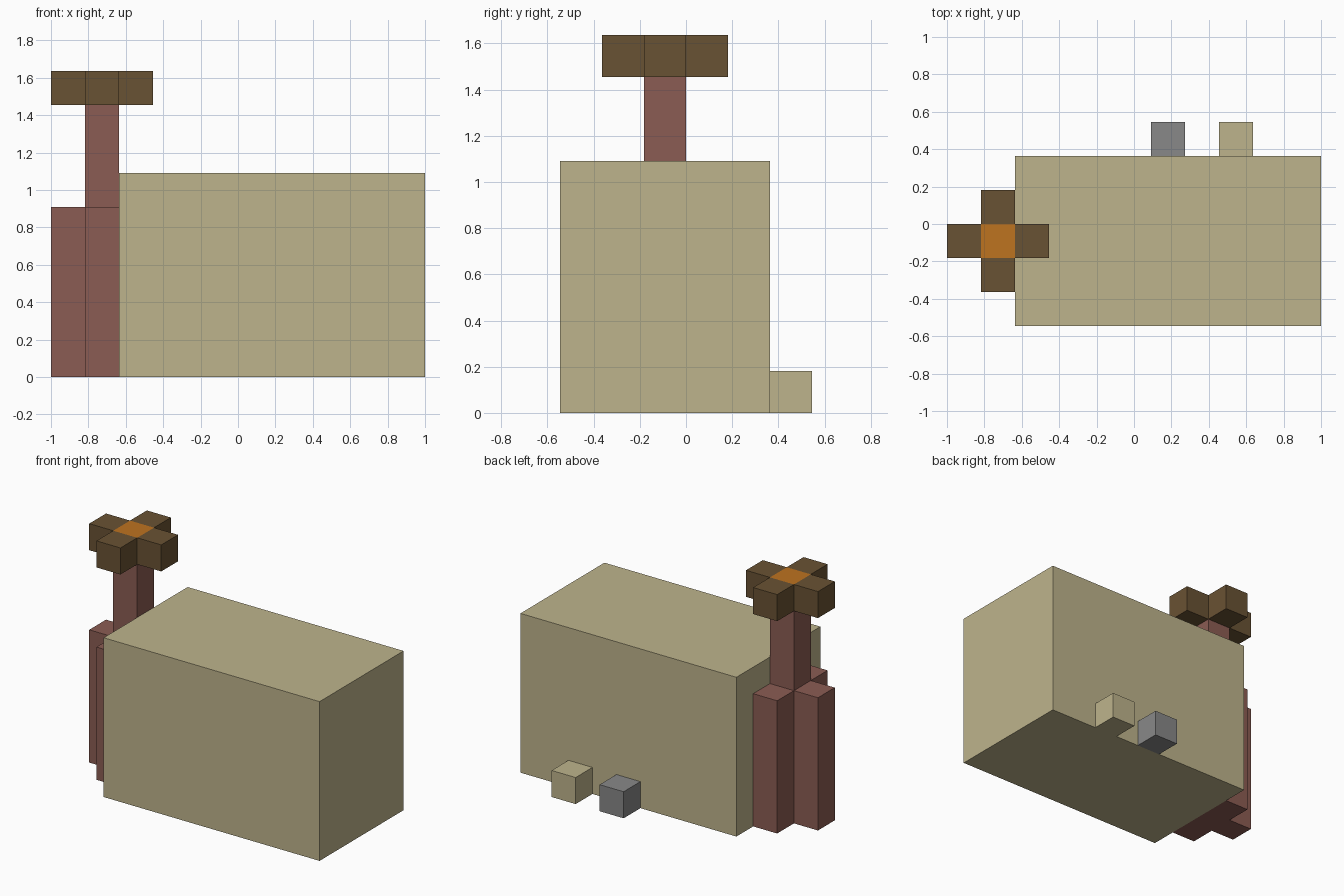
import bpy
import bmesh
from mathutils import Vector

cube = bpy.data.objects.get("Cube")
if cube:
    bpy.data.objects.remove(cube, do_unlink=True)

U = 2 / 11                      # one block
ORIGIN = Vector((-1, -0.5455, 0))


def linear(c):
    c /= 255
    return c / 12.92 if c <= 0.04045 else ((c + 0.055) / 1.055) ** 2.4


def material(name, *rgb):
    mat = bpy.data.materials.new(name)
    mat.use_nodes = True
    colour = [linear(c) for c in rgb] + [1]
    mat.diffuse_color = colour
    mat.node_tree.nodes["Principled BSDF"].inputs["Base Color"].default_value = colour
    return mat


def box(name, mat, lo, hi):
    """Box between two corners counted in blocks."""
    lo, hi = Vector(lo), Vector(hi)
    bm = bmesh.new()
    bmesh.ops.create_cube(bm, size=1)
    for v in bm.verts:
        part = v.co + Vector((0.5, 0.5, 0.5))
        v.co = ORIGIN + U * (lo + part * (hi - lo))
    mesh = bpy.data.meshes.new(name)
    bm.to_mesh(mesh)
    bm.free()
    mesh.materials.append(mat)
    obj = bpy.data.objects.new(name, mesh)
    bpy.context.collection.objects.link(obj)
    return obj


sand = material("sand", 190, 180, 140)
brick = material("brick red", 139, 92, 83)
wood = material("dark brown", 105, 82, 51)
ember = material("orange", 190, 115, 32)
stone = material("grey", 136, 136, 136)

# Main building and the two small blocks behind it
box("main_body", sand, (2, 0, 0), (11, 5, 6))
box("rear_sand_block", sand, (8, 5, 0), (9, 6, 1))
box("rear_grey_block", stone, (6, 5, 0), (7, 6, 1))

# Chimney column with a buttress on each free side
CX, CY = 1, 2
box("chimney_column", brick, (CX, CY, 0), (CX + 1, CY + 1, 8))
SIDES = {"right": (-1, 0), "left": (1, 0), "front": (0, -1), "back": (0, 1)}
for side, (dx, dy) in SIDES.items():
    x, y = CX + dx, CY + dy
    if side != "left":
        box(f"chimney_buttress_{side}", brick, (x, y, 0), (x + 1, y + 1, 5))
    box(f"chimney_cap_{side}", wood, (x, y, 8), (x + 1, y + 1, 9))

# Glowing core in the middle of the cap
box("chimney_core", ember, (CX, CY, 8), (CX + 1, CY + 1, 9))
